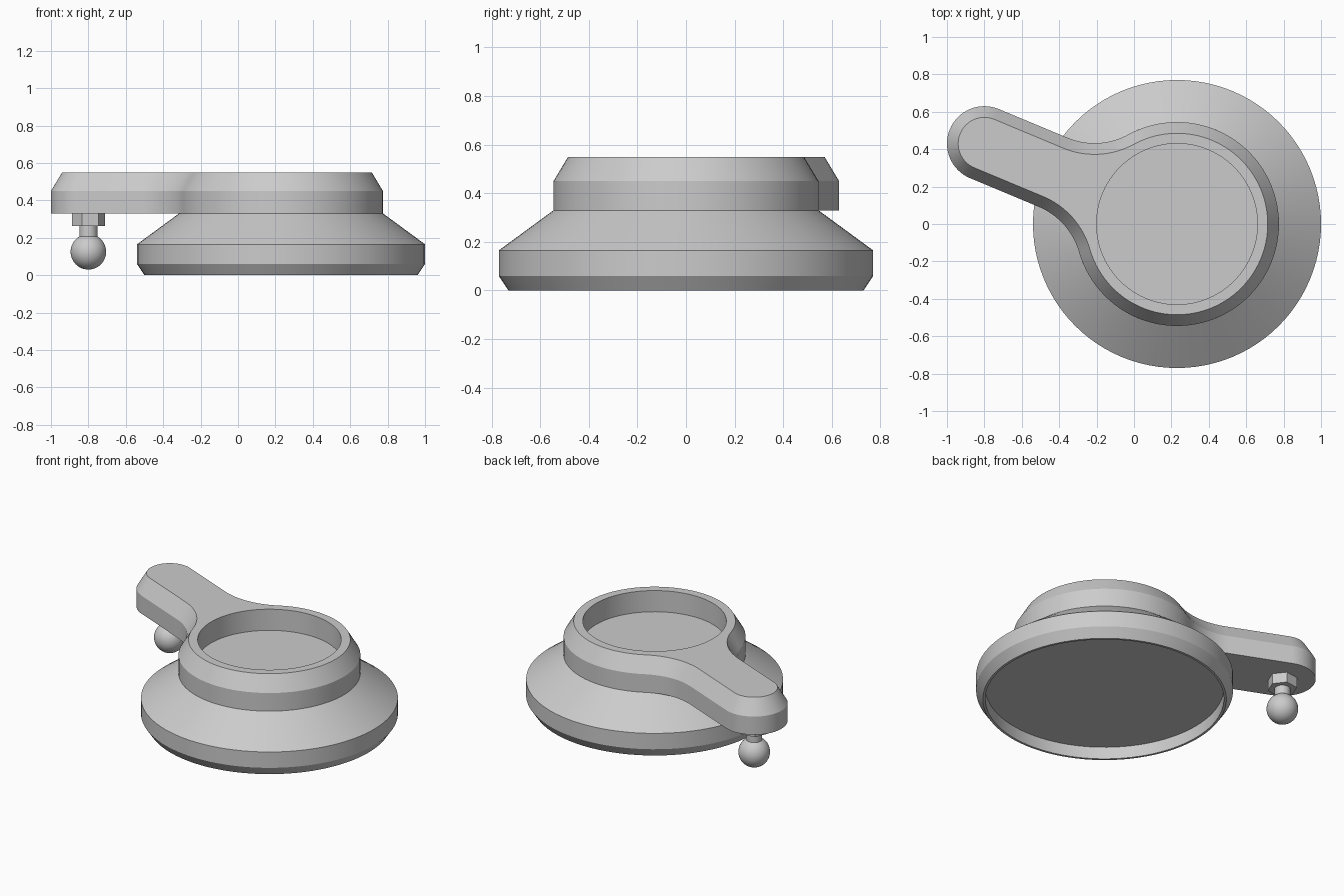
import bpy, bmesh, math
from mathutils import Vector

old = bpy.data.objects.get("Cube")
if old:
    bpy.data.objects.remove(old, do_unlink=True)

grey = bpy.data.materials.new("light grey")
grey.use_nodes = True
grey.diffuse_color = (0.6, 0.6, 0.6, 1)
grey.node_tree.nodes["Principled BSDF"].inputs["Base Color"].default_value = (0.6, 0.6, 0.6, 1)

HUB = Vector((0.23, 0.0))        # centre of the round body
TIP = Vector((-0.80, 0.43))      # centre of the rounded arm end
ARM = TIP - HUB
ARM_ANGLE = math.atan2(ARM.y, ARM.x)


def finish(name, bm):
    """Turn a bmesh into a smooth shaded object that keeps its hard edges."""
    bmesh.ops.recalc_face_normals(bm, faces=bm.faces)
    mesh = bpy.data.meshes.new(name)
    bm.to_mesh(mesh)
    bm.free()
    obj = bpy.data.objects.new(name, mesh)
    bpy.context.collection.objects.link(obj)
    mesh.materials.append(grey)
    bpy.ops.object.select_all(action='DESELECT')
    obj.select_set(True)
    bpy.context.view_layer.objects.active = obj
    bpy.ops.object.shade_smooth_by_angle(angle=math.radians(20))
    return obj


def ring(bm, points, z):
    return [bm.verts.new((p[0], p[1], z)) for p in points]


def bridge(bm, a, b):
    for i in range(len(a)):
        j = (i + 1) % len(a)
        bm.faces.new((a[i], a[j], b[j], b[i]))


def circle(centre, r, n, start=0.0):
    return [(centre.x + r * math.cos(start + math.tau * i / n),
             centre.y + r * math.sin(start + math.tau * i / n)) for i in range(n)]


def lathe(name, centre, profile, n, start=0.0):
    """Stack circles of (radius, z) and cap both ends."""
    bm = bmesh.new()
    loops = [ring(bm, circle(centre, r, n, start), z) for r, z in profile]
    for a, b in zip(loops, loops[1:]):
        bridge(bm, a, b)
    bm.faces.new(loops[0])
    bm.faces.new(loops[-1])
    return finish(name, bm)


def arc(u, v, r, a0, a1, n):
    return [(u + r * math.cos(a0 + (a1 - a0) * i / n),
             v + r * math.sin(a0 + (a1 - a0) * i / n)) for i in range(n + 1)]


def arm_outline(inset):
    """Round hub blended into a straight arm with a rounded end."""
    hub_r, arm_r, fillet = 0.545, 0.20, 0.375
    v = arm_r + fillet
    u = math.sqrt((hub_r + fillet) ** 2 - v ** 2)
    t = math.atan2(v, u)
    q = math.pi / 2
    pts = arc(ARM.length, 0, arm_r - inset, -q, q, 32)
    pts += arc(u, v, fillet + inset, 3 * q, math.pi + t, 16)
    pts += arc(0, 0, hub_r - inset, t, math.tau - t, 80)[1:-1]
    pts += arc(u, -v, fillet + inset, math.pi - t, q, 16)
    c, s = math.cos(ARM_ANGLE), math.sin(ARM_ANGLE)
    return [(HUB.x + a * c - b * s, HUB.y + a * s + b * c) for a, b in pts]


# Flared base with a shallow recess underneath
lathe("base", HUB, [(0.715, 0.08), (0.715, 0), (0.73, 0), (0.77, 0.06),
                    (0.77, 0.165), (0.545, 0.33)], 96)

# Upper ring and arm in one piece, with a chamfered top and a round pocket
bm = bmesh.new()
low = ring(bm, arm_outline(0), 0.33)
mid = ring(bm, arm_outline(0), 0.45)
top = ring(bm, arm_outline(0.06), 0.55)
bm.faces.new(low)
bridge(bm, low, mid)
bridge(bm, mid, top)
rim = ring(bm, circle(HUB, 0.43, 96), 0.55)
floor = ring(bm, circle(HUB, 0.43, 96), 0.41)
bridge(bm, rim, floor)
bm.faces.new(floor)
edges = [bm.edges.get((l[i - 1], l[i])) for l in (top, rim) for i in range(len(l))]
bmesh.ops.triangle_fill(bm, edges=edges, use_beauty=True, normal=(0, 0, 1))
finish("ring_and_arm", bm)

# Hexagonal nut, neck and ball under the arm end
lathe("hex_nut", TIP, [(0.089, 0.262), (0.089, 0.335)], 6, ARM_ANGLE + math.pi / 6)
lathe("ball_neck", TIP, [(0.048, 0.18), (0.048, 0.30)], 32)
bm = bmesh.new()
bmesh.ops.create_uvsphere(bm, u_segments=40, v_segments=24, radius=0.095)
bmesh.ops.translate(bm, verts=bm.verts, vec=(TIP.x, TIP.y, 0.125))
finish("ball", bm)
